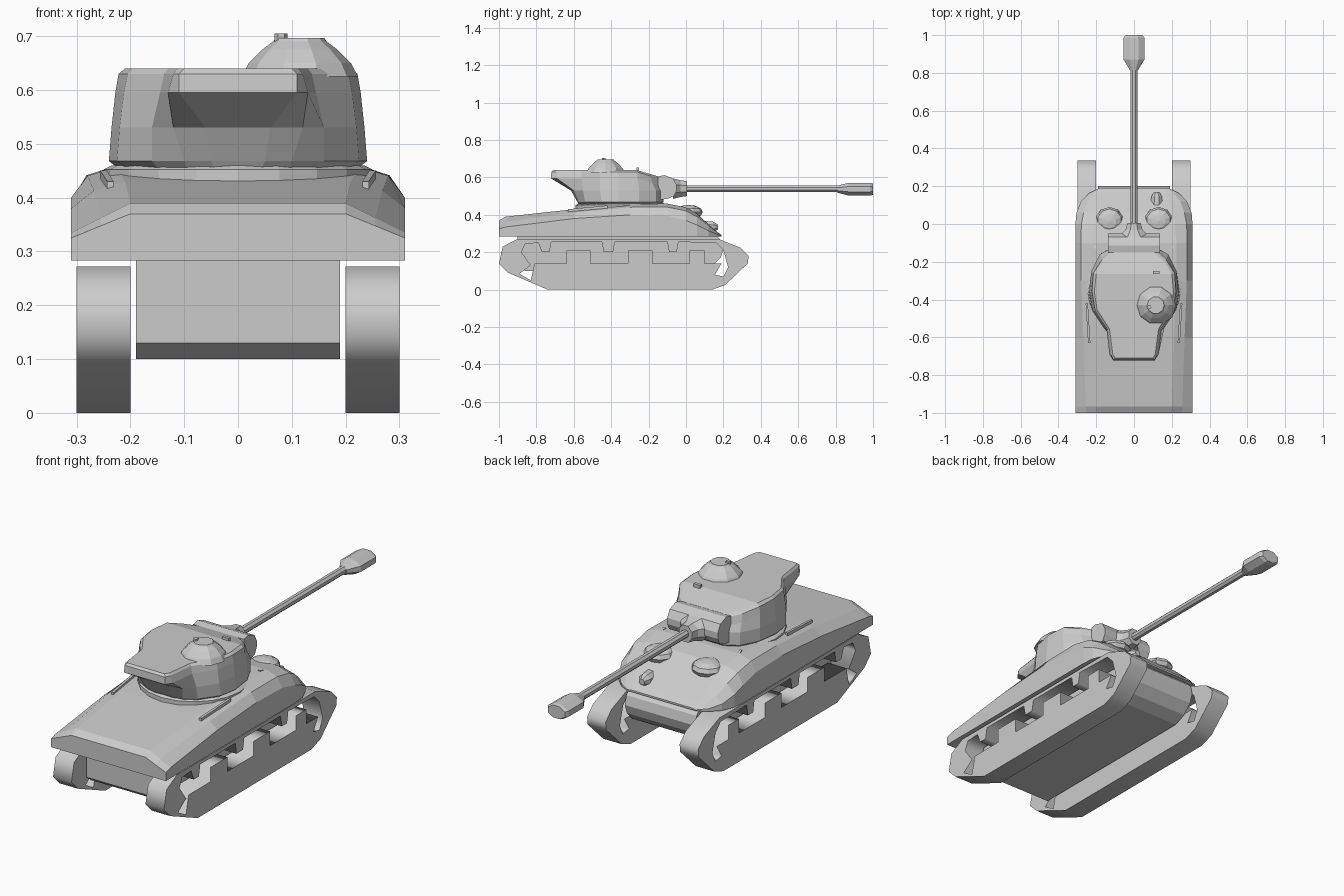
import bpy, bmesh
from math import cos, sin, pi
from mathutils import Matrix

if "Cube" in bpy.data.objects:
    bpy.data.objects.remove(bpy.data.objects["Cube"])


def make(name, bm):
    bmesh.ops.recalc_face_normals(bm, faces=bm.faces)
    me = bpy.data.meshes.new(name)
    bm.to_mesh(me)
    bm.free()
    ob = bpy.data.objects.new(name, me)
    bpy.context.collection.objects.link(ob)
    return ob


def loft(name, rings, strips=False):
    """Skin closed rings of points; caps are n-gons, or cross strips for mirrored rings."""
    bm = bmesh.new()
    vs = [[bm.verts.new(p) for p in r] for r in rings]
    n = len(vs[0])
    for a, b in zip(vs, vs[1:]):
        for i in range(n):
            j = (i + 1) % n
            bm.faces.new((a[i], a[j], b[j], b[i]))
    for r in (vs[0], vs[-1]):
        if strips:
            for i in range(n // 2 - 1):
                bm.faces.new((r[i], r[i + 1], r[n - 2 - i], r[n - 1 - i]))
        else:
            bm.faces.new(r)
    return make(name, bm)


def mirrored(half):
    return half + [(-x, y, z) for x, y, z in reversed(half)]


def side_profile(name, pts, x0, x1):
    return loft(name, [[(x, y, z) for y, z in pts] for x in (x0, x1)])


def tube_y(name, stations, x, z, n=8):
    """Stations are (y, half width, half height)."""
    k = 1 / cos(pi / n)
    ang = [(i + .5) * 2 * pi / n for i in range(n)]
    return loft(name, [[(x + rx * k * cos(a), y, z + rz * k * sin(a)) for a in ang]
                       for y, rx, rz in stations])


def tube_z(name, stations, x, y, n=10):
    """Stations are (z, radius)."""
    ang = [i * 2 * pi / n for i in range(n)]
    return loft(name, [[(x + r * cos(a), y + r * sin(a), z) for a in ang]
                       for z, r in stations])


# Tracks: outline with the openings between bogies and rollers
outer = [(-.74, 0), (.14, 0), (.21, .025), (.33, .14), (.335, .18), (.29, .225),
         (.17, .272), (-.9, .272), (-.98, .23), (-1, .14), (-.95, .09)]
hole = [(-.89, .085), (-.83, .05), (-.81, .14), (-.64, .14), (-.64, .21), (-.51, .21),
        (-.51, .14), (-.31, .14), (-.31, .21), (-.18, .21), (-.18, .14), (.02, .14),
        (.02, .21), (.1, .21), (.1, .14), (.19, .14), (.155, .08), (.2, .07), (.225, .12),
        (.2, .21), (.16, .25), (-.04, .255), (-.05, .2), (-.09, .2), (-.1, .255),
        (-.38, .255), (-.39, .2), (-.44, .2), (-.45, .255), (-.72, .255), (-.73, .2),
        (-.77, .2), (-.79, .25), (-.86, .245), (-.88, .2), (-.83, .13)]
for side, x in (("left", -.25), ("right", .25)):
    cu = bpy.data.curves.new(side + "_track", 'CURVE')
    cu.dimensions = '2D'
    cu.fill_mode = 'BOTH'
    cu.extrude = .05
    for pts in (outer, hole):
        sp = cu.splines.new('POLY')
        sp.points.add(len(pts) - 1)
        for p, (y, z) in zip(sp.points, pts):
            p.co = (y, z, 0, 1)
        sp.use_cyclic_u = True
    ob = bpy.data.objects.new(side + "_track", cu)
    bpy.context.collection.objects.link(ob)
    ob.matrix_world = Matrix(((0, 0, 1, x), (1, 0, 0, 0), (0, 1, 0, 0), (0, 0, 0, 1)))
    bpy.ops.object.select_all(action='DESELECT')
    ob.select_set(True)
    bpy.context.view_layer.objects.active = ob
    bpy.ops.object.convert(target='MESH')

# Lower hull with rounded transmission nose
side_profile("lower_hull", [(-.9, .3), (-.9, .13), (-.86, .1), (.08, .1), (.14, .125),
                            (.185, .17), (.2, .215), (.19, .26), (.15, .3)], -.19, .19)

# Upper hull: y, half width, side height, deck half width, deck height, shoulder bulge
sections = [(-1, .31, .325, .2, .37, 0), (-.965, .31, .335, .2, .39, 0),
            (-.6, .31, .38, .21, .43, .008), (-.3, .31, .4, .225, .457, .012),
            (-.1, .31, .395, .225, .46, .014), (0, .31, .37, .215, .44, .016),
            (.06, .305, .345, .2, .405, .014), (.12, .28, .315, .19, .35, .01),
            (.165, .235, .297, .175, .31, .004), (.19, .185, .288, .165, .292, 0)]
loft("upper_hull", [mirrored([(w, y, .283), (w, y, zs),
                              ((w + xt) / 2 + b, y, (zs + zt) / 2 + b), (xt, y, zt)])
                    for y, w, zs, xt, zt, b in sections], strips=True)

# Turret: half outlines front to back at rising heights
outlines = [
    (.445, [(.1, -.15), (.15, -.17), (.19, -.23), (.21, -.35), (.19, -.45), (.14, -.52), (.09, -.55), (.04, -.565)]),
    (.468, [(.11, -.12), (.18, -.16), (.225, -.25), (.24, -.36), (.225, -.45), (.16, -.54), (.1, -.57), (.05, -.58)]),
    (.53, [(.115, -.125), (.18, -.16), (.225, -.25), (.235, -.36), (.22, -.46), (.16, -.55), (.12, -.6), (.06, -.615)]),
    (.595, [(.12, -.135), (.175, -.18), (.218, -.26), (.228, -.36), (.212, -.46), (.145, -.56), (.13, -.69), (.11, -.722)]),
    (.63, [(.115, -.14), (.17, -.19), (.215, -.26), (.222, -.36), (.205, -.46), (.137, -.56), (.12, -.695), (.11, -.72)]),
    (.64, [(.105, -.15), (.16, -.195), (.2, -.265), (.21, -.36), (.195, -.455), (.13, -.555), (.112, -.69), (.1, -.71)])]
loft("turret", [mirrored([(x, y, z - (max(0, y + .265) * .3 if z > .58 else 0)) for x, y in o])
                for z, o in outlines], strips=True)
tube_z("turret_ring", [(.42, .25), (.452, .25), (.46, .235)], 0, -.34, 20)

# Commander cupola with hatch, knob and roof periscope
tube_z("cupola", [(.625, .108), (.65, .095), (.675, .07), (.69, .05), (.697, .045)], .115, -.43)
tube_z("cupola_knob", [(.69, .012), (.705, .012)], .08, -.44, 6)
side_profile("periscope", [(-.265, .63), (-.265, .652), (-.25, .652), (-.25, .63)], .1, .135)

# Gun mantlet, collar, barrel and muzzle brake
side_profile("mantlet", [(-.15, .48), (-.1, .485), (-.065, .5), (-.05, .53), (-.05, .56),
                         (-.07, .595), (-.115, .612), (-.15, .605)], -.137, .137)
tube_y("gun_collar", [(-.07, .085, .055), (-.03, .045, .045), (.005, .035, .04)], 0, .54)
tube_y("barrel", [(-.02, .018, .018), (.84, .018, .018)], 0, .54)
tube_y("muzzle_brake", [(.81, .019, .019), (.87, .055, .034), (.985, .055, .034), (1, .045, .03)], 0, .537)

# Hull-front details: hatch hoods, bow gun mount, guard plates
for s, side in ((-1, "left"), (1, "right")):
    bm = bmesh.new()
    bmesh.ops.create_uvsphere(bm, u_segments=10, v_segments=6, radius=1,
                              matrix=Matrix.Translation((s * .13, .015, .415)) @
                              Matrix.Diagonal((.075, .075, .038, 1)))
    make(side + "_hatch_hood", bm)
    for part, (xa, ya, xb, yb, z, h) in (("front", (.205, -.13, .235, .005, .42, .045)),
                                         ("rear", (.25, -.42, .237, -.63, .42, .03))):
        t = .006
        loft(f"{side}_{part}_guard_plate",
             [[(s * (xa - t), ya, z), (s * (xa + t), ya, z), (s * (xb + t), yb, z - .02), (s * (xb - t), yb, z - .02)],
              [(s * (xa - t), ya, z + h), (s * (xa + t), ya, z + h), (s * (xb + t), yb, z + .01), (s * (xb - t), yb, z + .01)]])
tube_y("bow_gun_mount", [(.1, .032, .032), (.145, .028, .028), (.17, .014, .014)], .12, .335)
side_profile("left_hood_slot", [(.045, .41), (.045, .432), (.065, .43), (.065, .4)], -.14, -.08)
